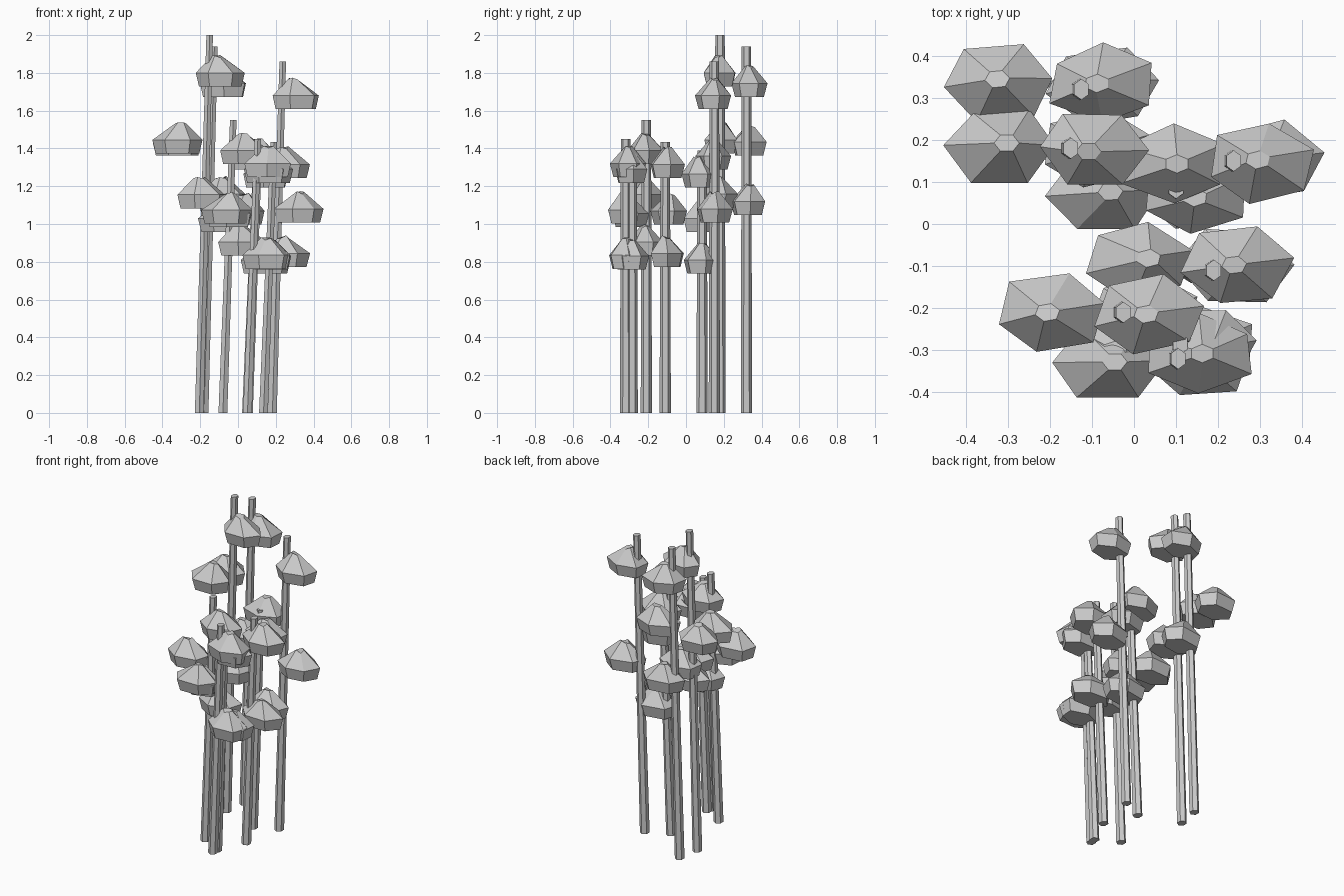
import bpy, bmesh, math, random

if "Cube" in bpy.data.objects:
    bpy.data.objects.remove(bpy.data.objects["Cube"])
random.seed(4)

grey = bpy.data.materials.new("plain grey")
grey.diffuse_color = (0.6, 0.6, 0.6, 1)
grey.use_nodes = True
grey.node_tree.nodes["Principled BSDF"].inputs["Base Color"].default_value = grey.diffuse_color


def loft(name, rings):
    """Closed flat-faced solid through a stack of rings."""
    bm = bmesh.new()
    vr = [[bm.verts.new(p) for p in r] for r in rings]
    n = len(vr[0])
    for a, b in zip(vr, vr[1:]):
        for i in range(n):
            j = (i + 1) % n
            bm.faces.new((a[i], a[j], b[j], b[i]))
    bm.faces.new(vr[0][::-1])
    bm.faces.new(vr[-1])
    bmesh.ops.recalc_face_normals(bm, faces=bm.faces)
    me = bpy.data.meshes.new(name)
    bm.to_mesh(me)
    bm.free()
    me.materials.append(grey)
    bpy.context.collection.objects.link(bpy.data.objects.new(name, me))


def hexagon(cx, cy, z, rx, ry, phase):
    return [(cx + rx * math.cos(math.radians(phase + 60 * i)),
             cy + ry * math.sin(math.radians(phase + 60 * i)), z) for i in range(6)]


def clump(name, cx, cy, z, phase, rx=0.135, ry=0.096):
    # belly ring, narrower underside, small off-centre crown on top
    belly = [(x + random.uniform(-.008, .008), y + random.uniform(-.006, .006), h)
             for x, y, h in hexagon(cx, cy, z, rx, ry, phase)]
    under = [(cx + (x - cx) * .87, cy + (y - cy) * .8, z - .072) for x, y, _ in belly]
    tx, ty = cx + random.uniform(-.02, .02), cy + random.uniform(-.01, .01)
    crown = [(x, y, h + random.uniform(-.008, .01))
             for x, y, h in hexagon(tx, ty, z + .085, .03, .022, phase)]
    loft(name, [under, belly, crown])


# base x, y, height, three clumps from the top down: (x, y, z, phase)
stalks = [
    (-.205, .18, 2.00, [(-.095, .18, 1.80, 0), (-.32, .185, 1.445, 0), (-.09, .18, 1.16, 20)]),
    (-.180, .32, 1.94, [(-.075, .335, 1.745, 28), (-.32, .335, 1.435, 8), (-.07, .33, 1.12, 10)]),
    (.182, .15, 1.86, [(.305, .145, 1.68, 20), (.09, .14, 1.36, 30), (.315, .15, 1.08, 15)]),
    (-.080, -.21, 1.55, [(.03, -.215, 1.39, 15), (-.195, -.21, 1.155, 14), (.025, -.21, .905, 20)]),
    (.050, -.32, 1.45, [(.155, -.31, 1.32, 30), (-.062, -.325, 1.075, 0), (.15, -.32, .835, 10)]),
    (.135, -.11, 1.435, [(.245, -.1, 1.315, 10), (.015, -.09, 1.07, 20), (.24, -.1, .845, 0)]),
    (.045, .085, 1.39, [(.145, .07, 1.265, 25), (-.07, .07, 1.03, 5), (.14, .08, .81, 15)]),
    (.055, -.285, 1.40, [(.16, -.29, 1.29, 5), (-.05, -.29, 1.055, 25), (.16, -.29, .83, 30)]),
]
for i, (x, y, h, clumps) in enumerate(stalks, 1):
    # leaning, slightly tapered six-sided stalk
    loft(f"stalk_{i}", [hexagon(x, y, 0, .027, .030, 30),
                        hexagon(x + .055, y, h, .020, .025, 30)])
    for j, c in enumerate(clumps, 1):
        clump(f"leaf_clump_{i}_{j}", *c)
